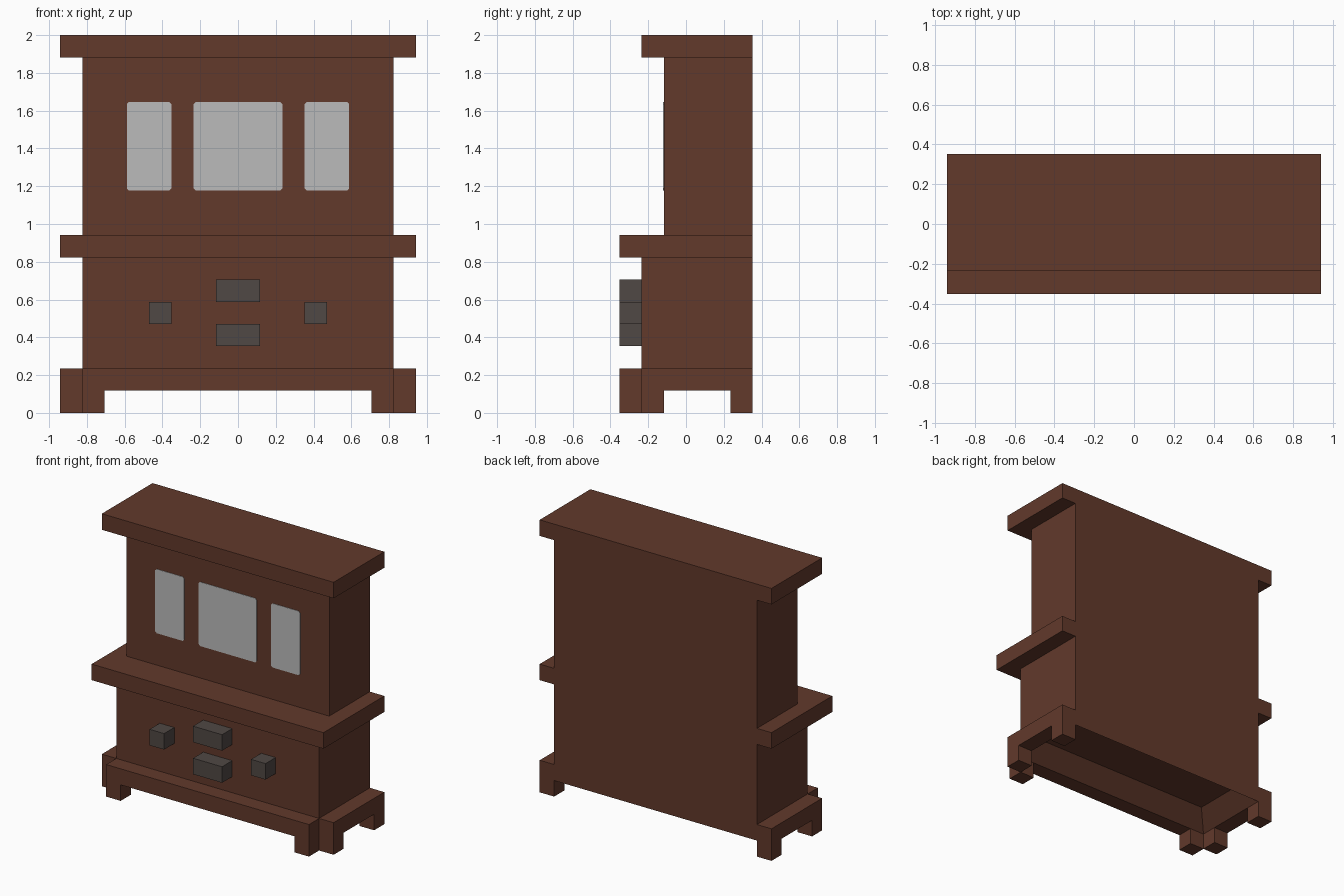
import bpy
import bmesh
from mathutils import Vector

cube = bpy.data.objects.get("Cube")
if cube:
    bpy.data.objects.remove(cube, do_unlink=True)

U = 2 / 17  # grid unit: the cabinet is 17 units tall


def material(name, color):
    mat = bpy.data.materials.new(name)
    mat.use_nodes = True
    mat.diffuse_color = (*color, 1)
    bsdf = next(n for n in mat.node_tree.nodes if n.type == 'BSDF_PRINCIPLED')
    bsdf.inputs["Base Color"].default_value = (*color, 1)
    bsdf.inputs["Roughness"].default_value = 0.8
    return mat


WOOD = material("dark wood", (0.122, 0.041, 0.024))
HANDLE = material("grey metal", (0.080, 0.065, 0.058))
GLASS = material("pale glass", (0.497, 0.497, 0.497))


def finish(name, bm, mat):
    bmesh.ops.recalc_face_normals(bm, faces=bm.faces)
    mesh = bpy.data.meshes.new(name)
    bm.to_mesh(mesh)
    bm.free()
    mesh.materials.append(mat)
    obj = bpy.data.objects.new(name, mesh)
    bpy.context.collection.objects.link(obj)
    return obj


def prism(name, outline, axis, start, end, mat):
    """Extrude an outline along 'x' (points are y, z) or 'y' (points are x, z); all in grid units."""
    bm = bmesh.new()
    if axis == 'x':
        points = [(start, a, b) for a, b in outline]
        move = Vector((end - start, 0, 0))
    else:
        points = [(a, start, b) for a, b in outline]
        move = Vector((0, end - start, 0))
    face = bm.faces.new([bm.verts.new(Vector(p) * U) for p in points])
    side = bmesh.ops.extrude_face_region(bm, geom=[face], use_keep_orig=True)
    verts = [g for g in side["geom"] if isinstance(g, bmesh.types.BMVert)]
    bmesh.ops.translate(bm, verts=verts, vec=move * U)
    return finish(name, bm, mat)


def box(name, x, y, z, mat):
    outline = [(x[0], z[0]), (x[1], z[0]), (x[1], z[1]), (x[0], z[1])]
    return prism(name, outline, 'y', y[0], y[1], mat)


def apron(a, b):
    """Rail with a one-unit foot at each end."""
    return [(a, 0), (a + 1, 0), (a + 1, 1), (b - 1, 1),
            (b - 1, 0), (b, 0), (b, 2), (a, 2)]


# Main carcass
box("cornice", (-8, 8), (-2, 3), (16, 17), WOOD)
box("upper_cabinet", (-7, 7), (-1, 3), (8, 16), WOOD)
box("counter", (-8, 8), (-3, 3), (7, 8), WOOD)
lower = box("lower_cabinet", (-7, 7), (-2, 3), (1, 7), WOOD)

# Recess under the lower cabinet
bm = bmesh.new()
bm.from_mesh(lower.data)
bottom = min(bm.faces, key=lambda f: f.calc_center_median().z)
bmesh.ops.inset_region(bm, faces=[bottom], thickness=U, use_even_offset=True)
bmesh.ops.translate(bm, verts=bottom.verts, vec=(0, 0, U))
bm.to_mesh(lower.data)
bm.free()

# Plinth rails with feet
prism("front_plinth", apron(-7, 7), 'y', -3, -2, WOOD)
for side, s in (("left", 1), ("right", -1)):
    prism(side + "_plinth", apron(-2, 3), 'x', 7 * s, 8 * s, WOOD)

# Drawer handles
for name, x, z in (("upper_handle", (-1, 1), 5), ("lower_handle", (-1, 1), 3),
                   ("left_handle", (3, 4), 4), ("right_handle", (-4, -3), 4)):
    box(name, x, (-3, -2), (z, z + 1), HANDLE)


# Window panes with clipped corners
def pane(name, x0, x1, z0=10, z1=14, c=0.1):
    outline = [(x0 + c, z0), (x1 - c, z0), (x1, z0 + c), (x1, z1 - c),
               (x1 - c, z1), (x0 + c, z1), (x0, z1 - c), (x0, z0 + c)]
    prism(name, outline, 'y', -1.025, -0.99, GLASS)


pane("centre_window", -2, 2)
pane("left_window", 3, 5)
pane("right_window", -5, -3)
